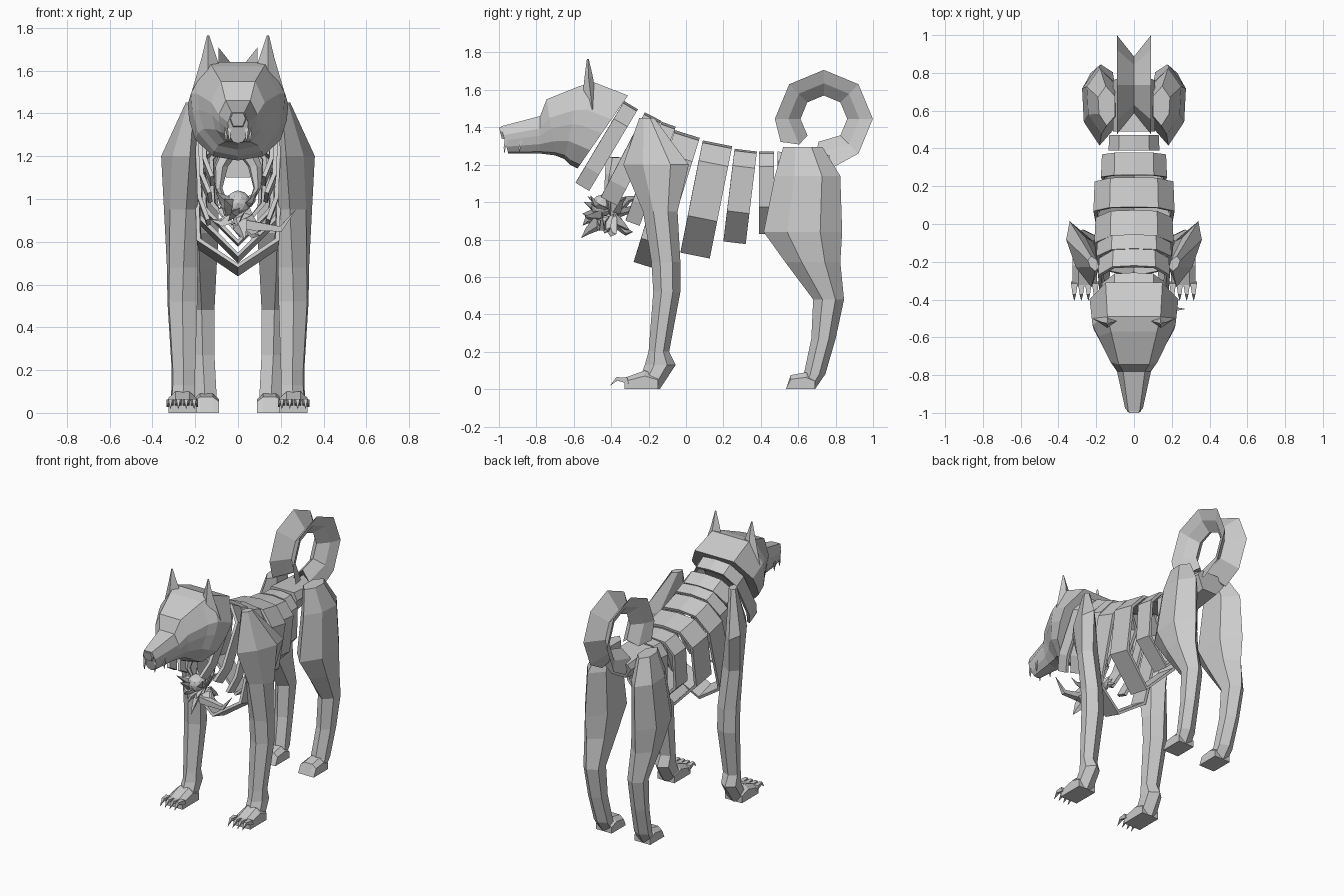
import bpy, bmesh, math, random
from mathutils import Vector

if "Cube" in bpy.data.objects:
    bpy.data.objects.remove(bpy.data.objects["Cube"])

grey = bpy.data.materials.new("plain grey")
grey.use_nodes = True
grey.diffuse_color = (0.6, 0.6, 0.6, 1)
grey.node_tree.nodes["Principled BSDF"].inputs["Base Color"].default_value = grey.diffuse_color


def finish(name, bm, mirror=False):
    """Turn a bmesh into a named object, optionally mirrored to the other side."""
    bmesh.ops.recalc_face_normals(bm, faces=bm.faces)
    mesh = bpy.data.meshes.new(name)
    bm.to_mesh(mesh)
    bm.free()
    mesh.materials.append(grey)
    obj = bpy.data.objects.new(name, mesh)
    bpy.context.collection.objects.link(obj)
    if mirror:
        obj.modifiers.new("mirror", "MIRROR").use_mirror_merge = False
    return obj


def add_loft(bm, rings, caps=True, gap=None):
    """Skin a list of equal-length closed rings, leaving out one strip if asked."""
    loops = [[bm.verts.new(point) for point in ring] for ring in rings]
    for a, b in zip(loops, loops[1:]):
        for i in range(len(a)):
            j = (i + 1) % len(a)
            if i != gap:
                bm.faces.new((a[i], a[j], b[j], b[i]))
    if caps:
        bm.faces.new(loops[0])
        bm.faces.new(loops[-1])


def loft(name, rings, caps=True, mirror=False, gap=None):
    bm = bmesh.new()
    add_loft(bm, rings, caps, gap)
    return finish(name, bm, mirror)


def hoop(top, bottom, width, profile):
    """Symmetric ring between a top and a bottom (y, z) point."""
    top, bottom = Vector((0, *top)), Vector((0, *bottom))
    right = [top.lerp(bottom, t) + Vector((w * width, 0, 0)) for w, t in profile]
    left = [Vector((-p.x, p.y, p.z)) for p in reversed(right) if p.x > 0]
    return right + left


def add_spike(bm, path, radius, sides=4, flat=1):
    """Tapering spike that follows a path and ends in a point."""
    path = [Vector(p) for p in path]
    axis = (path[-1] - path[0]).normalized()
    u = axis.orthogonal().normalized()
    v = axis.cross(u) * flat
    rings = []
    for k, p in enumerate(path):
        r = radius * (1 - k / (len(path) - 1)) + 0.001
        angles = [math.tau * i / sides for i in range(sides)]
        rings.append([p + r * (u * math.cos(a) + v * math.sin(a)) for a in angles])
    add_loft(bm, rings)


# Head: broad skull narrowing to the muzzle
skull = [(0.64, 0), (1, 0.33), (0.97, 0.52), (0.85, 0.75), (0.5, 0.95), (0, 1)]
loft("head", [hoop(top, bottom, width, skull) for top, bottom, width in (
    ((-0.31, 1.57), (-0.58, 1.18), 0.235),
    ((-0.49, 1.64), (-0.62, 1.2), 0.22),
    ((-0.57, 1.62), (-0.65, 1.23), 0.19),
    ((-0.745, 1.55), (-0.7, 1.25), 0.125),
    ((-0.78, 1.46), (-0.78, 1.26), 0.09),
    ((-0.99, 1.405), (-0.95, 1.26), 0.047))])

# Nose and teeth
bm = bmesh.new()
nose = [(0.7, 0), (1, 0.4), (0.6, 1)]
add_loft(bm, [hoop((-0.97, 1.4), (-0.95, 1.33), 0.045, nose),
              hoop((-1, 1.4), (-0.985, 1.34), 0.035, nose)])
finish("nose", bm)
bm = bmesh.new()
for y in (-0.96, -0.88):
    x = 0.04 + (y + 0.96) * 0.2
    add_spike(bm, [(x, y, 1.33), (x, y - 0.01, 1.29), (x, y - 0.01, 1.26)], 0.012)
finish("teeth", bm, mirror=True)

# Ears: thin pointed blades
bm = bmesh.new()
add_loft(bm, [
    [(0.08, -0.51, 1.6), (0.14, -0.55, 1.6), (0.22, -0.5, 1.49), (0.15, -0.48, 1.57)],
    [(0.11, -0.52, 1.69), (0.14, -0.54, 1.69), (0.17, -0.52, 1.66), (0.14, -0.5, 1.68)],
    [(0.135, -0.525, 1.765), (0.14, -0.53, 1.765), (0.145, -0.525, 1.765), (0.14, -0.52, 1.765)]])
finish("ears", bm, mirror=True)

# Bands forming the neck and ribcage; the foremost are open at the chest
upper = [(0, 0), (0.6, 0.02), (1, 0.18)]
rib_band = upper + [(0.95, 0.67), (0, 1)]
chest_band = upper + [(0.92, 0.82), (0, 1)]
open_band = upper + [(0.95, 0.67), (0.75, 0.84)]
for number, (top, bottom, width, length, profile) in enumerate((
        ((-0.33, 1.54), (-0.64, 1.02), 0.175, 0.085, open_band),
        ((-0.22, 1.48), (-0.5, 0.94), 0.19, 0.1, open_band),
        ((-0.13, 1.43), (-0.36, 0.8), 0.2, 0.08, open_band),
        ((-0.06, 1.385), (-0.28, 0.68), 0.21, 0.14, chest_band),
        ((0.09, 1.33), (-0.03, 0.73), 0.215, 0.16, rib_band),
        ((0.26, 1.285), (0.2, 0.79), 0.175, 0.12, rib_band),
        ((0.39, 1.27), (0.39, 0.83), 0.135, 0.08, rib_band)), 1):
    down = (Vector(bottom) - Vector(top)).normalized()
    step = Vector((-down.y, down.x)) * length
    rib = loft(f"body_band_{number}", [
        hoop(top, bottom, width, profile),
        hoop(Vector(top) + step, Vector(bottom) + step, width * 0.97, profile)],
        caps=False, gap=len(profile) - 1 if profile is open_band else None)
    rib.modifiers.new("wall", "SOLIDIFY").thickness = 0.02

# Pelvis between the hips
hip_profile = [(0.8, 0), (1, 0.3), (0.5, 1)]
loft("pelvis", [hoop((0.49, 1.27), (0.49, 1.1), 0.11, hip_profile),
                hoop((0.77, 1.25), (0.74, 1.14), 0.11, hip_profile)])

# Legs: stacked six-sided sections given as height, y range, x range, outward skew
section = [(0, 0.5), (0.3, 0.95), (0.72, 1), (1, 0.55), (0.75, 0.02), (0.25, 0)]


def leg(name, rows):
    loft(name, [[(x0 + (x1 - x0) * b + skew * (a - 0.5), y0 + (y1 - y0) * a, z)
                 for a, b in section] for z, y0, y1, x0, x1, skew in rows], mirror=True)


leg("front_legs", (
    (1.45, -0.25, -0.17, 0.19, 0.24, 0.02),
    (1.2, -0.335, 0.015, 0.225, 0.335, 0.11),
    (0.95, -0.23, -0.045, 0.2, 0.335, 0.05),
    (0.68, -0.185, -0.03, 0.19, 0.33, 0.01),
    (0.52, -0.175, -0.03, 0.19, 0.33, 0),
    (0.2, -0.2, -0.09, 0.2, 0.31, 0),
    (0.13, -0.22, -0.055, 0.2, 0.31, 0),
    (0.0, -0.27, -0.14, 0.2, 0.32, 0)))
leg("hind_legs", (
    (1.295, 0.52, 0.73, 0.1, 0.19, 0),
    (1.14, 0.475, 0.825, 0.095, 0.25, 0),
    (0.84, 0.415, 0.835, 0.09, 0.275, 0),
    (0.68, 0.53, 0.825, 0.1, 0.26, 0),
    (0.48, 0.68, 0.845, 0.11, 0.23, 0),
    (0.27, 0.67, 0.8, 0.11, 0.22, 0),
    (0.08, 0.63, 0.745, 0.1, 0.21, 0),
    (0.0, 0.6, 0.69, 0.1, 0.2, 0)))


# Paws: low wedges reaching forward
def paw(name, x, width, rows):
    loft(name, [[(x - width, y, 0), (x - width, y, h * 0.7), (x - width / 2, y, h),
                 (x + width / 2, y, h), (x + width, y, h * 0.7), (x + width, y, 0)]
                for y, h in rows], mirror=True)


paw("front_paws", 0.26, 0.065, ((-0.15, 0.07), (-0.22, 0.1), (-0.33, 0.06)))
paw("hind_paws", 0.148, 0.06, ((0.69, 0.06), (0.64, 0.09), (0.56, 0.075), (0.535, 0.0)))

# Curved claws on the front paws
bm = bmesh.new()
for i in range(4):
    x = 0.205 + i * 0.037
    add_spike(bm, [(x, -0.31, 0.045), (x, -0.37, 0.055), (x, -0.405, 0.02)], 0.024)
finish("claws", bm, mirror=True)

# Curled tail with a V-shaped section; both ends are cut at a slant
tail = []
for outer, inner in ((-78, -103), (-45, -45), (0, 0), (45, 45), (90, 90), (135, 135),
                     (180, 180), (208, 226)):
    tail.append([(x, 0.737 + r * math.cos(a), 1.445 + r * math.sin(a))
                 for x, r, a in ((x, r, math.radians(outer if r > 0.2 else inner))
                                 for x, r in ((-0.09, 0.262), (0, 0.15), (0.09, 0.262),
                                              (0.06, 0.19), (0, 0.125), (-0.06, 0.19)))])
loft("tail", tail)

# Heart: a ball wrapped in flat leaf-like shards
bm = bmesh.new()
bmesh.ops.create_icosphere(bm, subdivisions=2, radius=0.06)
bmesh.ops.translate(bm, verts=bm.verts, vec=(0, -0.45, 0.98))
finish("heart_ball", bm)
random.seed(4)
bm = bmesh.new()
core = Vector((0, -0.42, 0.93))
for i in range(20):
    a = math.tau * i / 20
    out = Vector((0.7 * math.cos(a), math.sin(a), random.uniform(-0.9, 0.7)))
    start = core + out * 0.05
    middle = core + out * 0.11 + Vector((0, 0, random.uniform(-0.03, 0.03)))
    add_spike(bm, [start, middle, core + out * random.uniform(0.13, 0.19)], 0.05, flat=0.4)
add_spike(bm, [(0.03, -0.45, 0.88), (0.2, -0.45, 0.86), (0.27, -0.45, 0.95)], 0.035)
finish("heart_shards", bm)

# Curved vessels rising from the heart into the neck
bm = bmesh.new()
for side in (-1, 1):
    add_spike(bm, [(side * 0.03, -0.38, 1.24), (side * 0.08, -0.4, 1.15),
                   (side * 0.09, -0.42, 1.05), (side * 0.02, -0.4, 0.9)], 0.05, 6)
finish("heart_vessels", bm)
